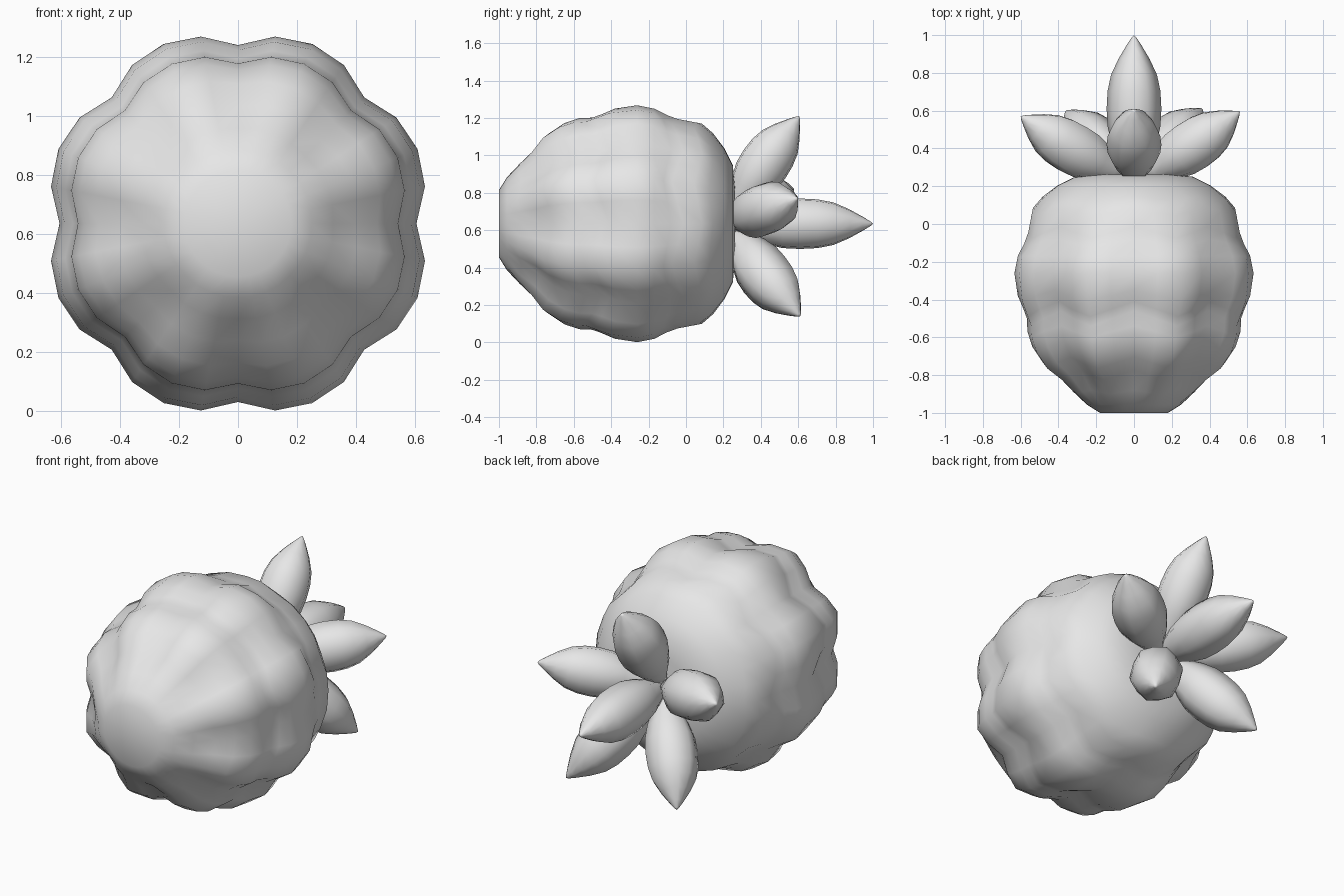
import bpy, bmesh, math
from mathutils import Vector

if "Cube" in bpy.data.objects:
    bpy.data.objects.remove(bpy.data.objects["Cube"])

AXIS_Z = 0.635   # height of the fruit's long axis, which runs along y
SEG = 32         # four segments for each of the eight lobes

grey = bpy.data.materials.new("plain grey")
grey.diffuse_color = (0.8, 0.8, 0.8, 1)
grey.use_nodes = True
grey.node_tree.nodes["Principled BSDF"].inputs["Base Color"].default_value = grey.diffuse_color


def loft(name, rings, start, end):
    """Skin a list of point rings and close both ends to a point."""
    bm = bmesh.new()
    rows = [[bm.verts.new(p) for p in ring] for ring in rings]
    n = len(rows[0])
    for a, b in zip(rows, rows[1:]):
        for i in range(n):
            j = (i + 1) % n
            bm.faces.new((a[i], a[j], b[j], b[i]))
    for tip, row in ((start, rows[0]), (end, rows[-1])):
        v = bm.verts.new(tip)
        for i in range(n):
            bm.faces.new((v, row[i], row[(i + 1) % n]))
    bmesh.ops.recalc_face_normals(bm, faces=bm.faces)
    for f in bm.faces:
        f.smooth = True
    mesh = bpy.data.meshes.new(name)
    bm.to_mesh(mesh)
    bm.free()
    mesh.materials.append(grey)
    obj = bpy.data.objects.new(name, mesh)
    bpy.context.collection.objects.link(obj)
    return obj


# Fruit body: y, radius, lobe strength, zigzag of the seam
profile = [
    (-1.0, .18, 0, 0), (-.957, .25, .1, 0), (-.89, .325, .2, .01),
    (-.80, .405, .5, .025), (-.735, .485, .6, .03), (-.65, .54, .8, .03),
    (-.57, .565, .9, .03), (-.50, .568, .9, .04), (-.45, .585, 1, .04),
    (-.38, .615, 1, .03), (-.26, .633, 1, 0), (-.17, .615, 1, 0),
    (-.10, .582, .8, .02), (-.045, .563, .7, .03), (.065, .545, .4, .02),
    (.135, .49, .3, .01), (.205, .405, .1, 0), (.25, .314, 0, 0), (.262, .2, 0, 0),
]
lobe = (.955, 1.02, 1.04, 1.02)   # scallop factor, notch first
body = []
for y, r, strength, zig in profile:
    ring = []
    for i in range(SEG):
        a = 2 * math.pi * i / SEG
        rr = r * (1 + strength * (lobe[i % 4] - 1))
        ring.append((rr * math.sin(a), y + zig * math.cos(8 * a), AXIS_Z + rr * math.cos(a)))
    body.append(ring)
loft("fruit_body", body, (0, -1.0, AXIS_Z), (0, .265, AXIS_Z))

# Crown leaves: plump, pointed, softly six-sided
leaf_profile = [(0, .045), (.12, .075), (.25, .115), (.38, .14), (.5, .145), (.62, .14),
                (.73, .122), (.84, .082), (.93, .04), (.985, .012)]


def leaf(name, base, tip, bow=0.0):
    base, tip = Vector(base), Vector(tip)
    d = (tip - base).normalized()
    side = d.cross(Vector((0, 1, 0)))
    side = side.normalized() if side.length > .01 else Vector((1, 0, 0))
    up = side.cross(d).normalized()
    rings = []
    for t, r in leaf_profile:
        c = base.lerp(tip, t) - up * bow * math.sin(math.pi * t)
        ring = []
        for k in range(12):
            a = math.pi * k / 6
            rr = r * (1 if k % 2 == 0 else .93)
            ring.append(c + side * rr * math.cos(a) + up * rr * math.sin(a))
        rings.append(ring)
    return loft(name, rings, base, tip)


leaf("centre_leaf", (0, .22, AXIS_Z), (0, 1.0, AXIS_Z))
outer_tips = {
    "top_leaf": (0, .605, 1.21),
    "right_leaf": (.56, .595, .77),
    "left_leaf": (-.60, .57, .82),
    "lower_right_leaf": (.36, .61, .14),
    "lower_left_leaf": (-.36, .60, .14),
}
for name, tip in outer_tips.items():
    out = Vector((tip[0], 0, tip[2] - AXIS_Z)).normalized() * .05
    leaf(name, (out.x, .25, AXIS_Z + out.z), tip, .01)
